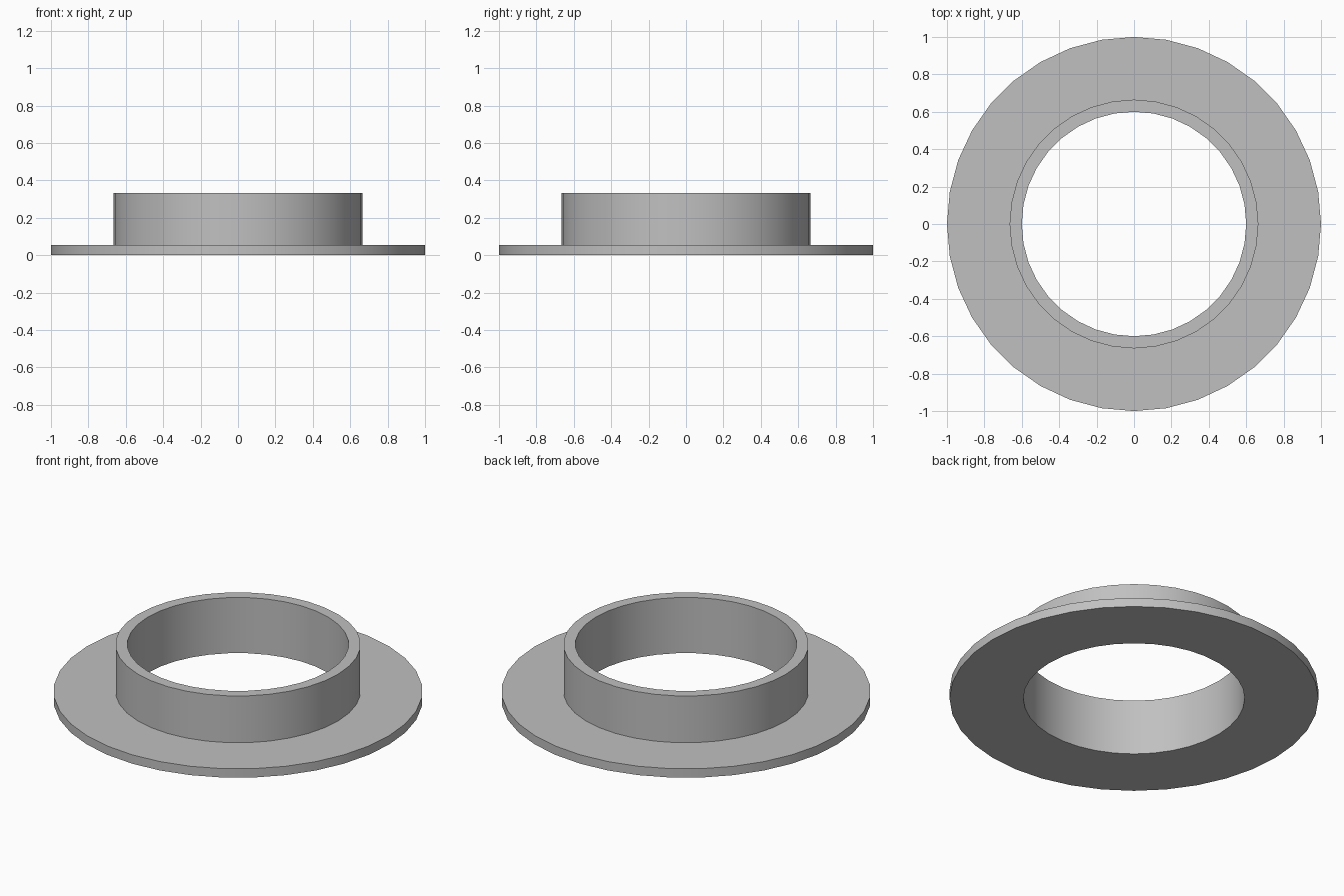
import bpy, bmesh
from math import radians
from mathutils import Matrix

cube = bpy.data.objects.get("Cube")
if cube:
    bpy.data.objects.remove(cube, do_unlink=True)

SIDES = 36
BORE, COLLAR, RIM = 0.6, 0.665, 1.0
PLATE_TOP, COLLAR_TOP = 0.053, 0.333

grey = bpy.data.materials.new("plain grey")
grey.use_nodes = True
colour = (0.53, 0.53, 0.53, 1)
grey.diffuse_color = colour
grey.node_tree.nodes["Principled BSDF"].inputs["Base Color"].default_value = colour


def lathe(name, profile):
    """Turn a closed (radius, height) profile around the z axis."""
    mesh = bpy.data.meshes.new(name)
    bm = bmesh.new()
    rings = []
    for i in range(SIDES):
        turn = Matrix.Rotation(radians(360 * i / SIDES), 3, "Z")
        rings.append([bm.verts.new(turn @ bm_point) for bm_point in
                      (Matrix.Translation((r, 0, z)).to_translation() for r, z in profile)])
    count = len(profile)
    for i, ring in enumerate(rings):
        following = rings[(i + 1) % SIDES]
        for j in range(count):
            k = (j + 1) % count
            bm.faces.new((ring[j], following[j], following[k], ring[k]))
    bmesh.ops.recalc_face_normals(bm, faces=bm.faces)
    bm.to_mesh(mesh)
    bm.free()
    mesh.materials.append(grey)
    obj = bpy.data.objects.new(name, mesh)
    bpy.context.collection.objects.link(obj)
    bpy.ops.object.select_all(action="DESELECT")
    obj.select_set(True)
    bpy.context.view_layer.objects.active = obj
    bpy.ops.object.shade_smooth_by_angle(angle=radians(30))
    return obj


# Flat flange and raised collar around one open bore
lathe("flanged_collar", [
    (BORE, 0), (RIM, 0), (RIM, PLATE_TOP),
    (COLLAR, PLATE_TOP), (COLLAR, COLLAR_TOP), (BORE, COLLAR_TOP),
])
